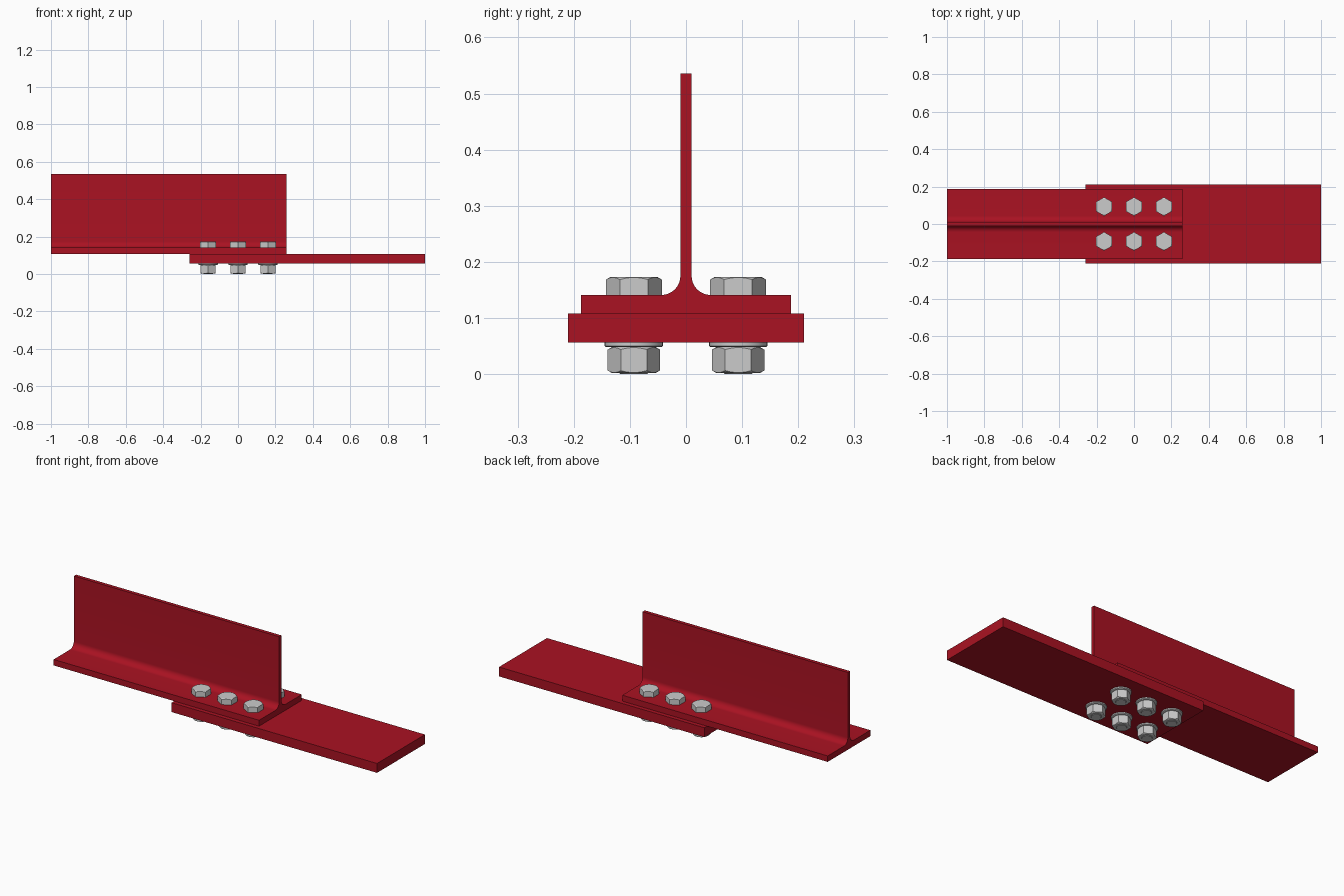
import bpy, bmesh
from math import sin, cos, pi, radians, tan

if "Cube" in bpy.data.objects:
    bpy.data.objects.remove(bpy.data.objects["Cube"])

red = bpy.data.materials.new("red_steel")
red.diffuse_color = (0.4, 0.006, 0.016, 1)
red.use_nodes = True
red.node_tree.nodes["Principled BSDF"].inputs["Base Color"].default_value = red.diffuse_color


def add_object(name, bm, mat=None, smooth=True):
    bmesh.ops.recalc_face_normals(bm, faces=bm.faces)
    me = bpy.data.meshes.new(name)
    bm.to_mesh(me)
    bm.free()
    ob = bpy.data.objects.new(name, me)
    bpy.context.collection.objects.link(ob)
    if mat:
        me.materials.append(mat)
    if smooth:
        bpy.ops.object.select_all(action='DESELECT')
        ob.select_set(True)
        bpy.context.view_layer.objects.active = ob
        bpy.ops.object.shade_smooth_by_angle(angle=radians(25))
    return ob


def extrude_x(name, profile, x0, x1, mat):
    """Sweep a closed (y, z) profile from x0 to x1."""
    bm = bmesh.new()
    face = bm.faces.new([bm.verts.new((x0, y, z)) for y, z in profile])
    ext = bmesh.ops.extrude_face_region(bm, geom=[face])["geom"]
    bmesh.ops.translate(bm, vec=(x1 - x0, 0, 0),
                        verts=[v for v in ext if isinstance(v, bmesh.types.BMVert)])
    return add_object(name, bm, mat)


def loft(bm, rings):
    """Skin equal-length rings of points and cap both ends."""
    vs = [[bm.verts.new(p) for p in ring] for ring in rings]
    n = len(vs[0])
    for a, b in zip(vs, vs[1:]):
        for i in range(n):
            j = (i + 1) % n
            bm.faces.new((a[i], a[j], b[j], b[i]))
    bm.faces.new(vs[0])
    bm.faces.new(vs[-1])


def disc(bm, x, y, profile, n=32):
    """Turned part from (radius, z) pairs."""
    loft(bm, [[(x + r * cos(2 * pi * i / n), y + r * sin(2 * pi * i / n), z)
               for i in range(n)] for r, z in profile])


def hexagon(bm, x, y, R, z0, z1, bottom_chamfer, top_chamfer, n=36):
    """Hex prism, corners pointing along y, with turned chamfers."""
    flat = R * cos(pi / 6)
    rc = flat * 0.97
    angles = [pi / 2 + 2 * pi * i / n for i in range(n)]
    radii = [flat / cos((a - pi / 2) % (pi / 3) - pi / 6) for a in angles]

    def ring(rs, zs):
        return [(x + r * cos(a), y + r * sin(a), z) for r, a, z in zip(rs, angles, zs)]

    drop = [(r - rc) * tan(radians(30)) for r in radii]
    rings = []
    if bottom_chamfer:
        rings += [ring([rc] * n, [z0] * n), ring(radii, [z0 + d for d in drop])]
    else:
        rings.append(ring(radii, [z0] * n))
    if top_chamfer:
        rings += [ring(radii, [z1 - d for d in drop]), ring([rc] * n, [z1] * n)]
    else:
        rings.append(ring(radii, [z1] * n))
    loft(bm, rings)


# Flat base plate
extrude_x("base_plate", [(-0.21, 0.056), (0.21, 0.056), (0.21, 0.108), (-0.21, 0.108)],
          -0.26, 1.0, red)

# Tee beam with filleted web root
fr, web, top = 0.034, 0.01, 0.141
half = [(0.187, 0.108), (0.187, top)]
half += [(web + fr - fr * sin(t), top + fr - fr * cos(t))
         for t in [pi / 2 * i / 10 for i in range(11)]]
half.append((web, 0.536))
extrude_x("tee_beam", half + [(-y, z) for y, z in reversed(half)], -1.0, 0.26, red)

# Bolts, washers and nuts: two rows of three
for x in (-0.16, 0, 0.16):
    for y in (-0.093, 0.093):
        bm = bmesh.new()
        hexagon(bm, x, y, 0.05, 0.141, 0.173, False, True)
        disc(bm, x, y, [(0.024, 0), (0.028, 0.004), (0.028, 0.145)])
        add_object("bolt", bm)

        bm = bmesh.new()
        disc(bm, x, y, [(0.049, 0.048), (0.052, 0.050), (0.052, 0.056)])
        add_object("washer", bm)

        bm = bmesh.new()
        hexagon(bm, x, y, 0.0465, 0.002, 0.048, True, True)
        add_object("nut", bm)
